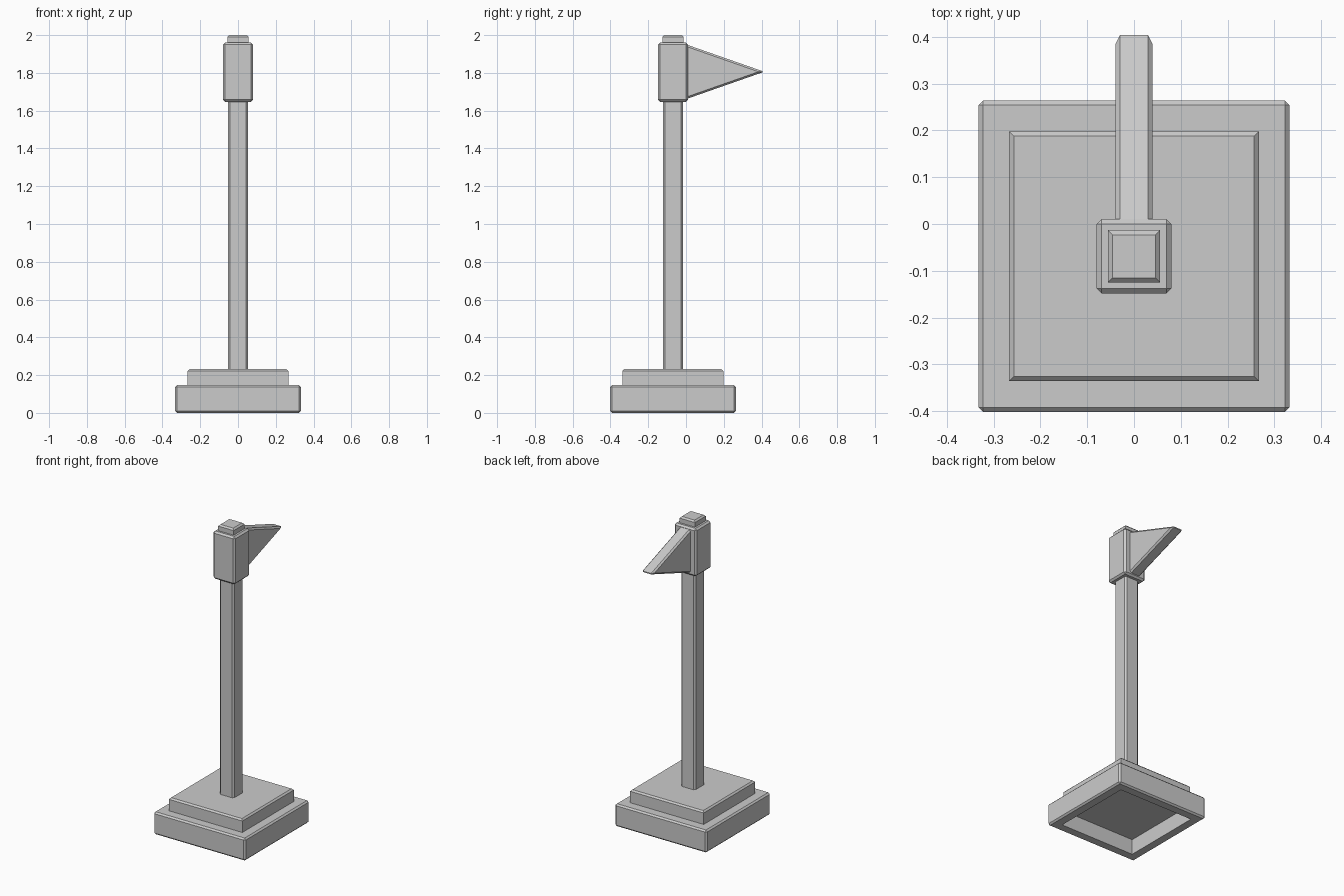
import bpy, bmesh
from mathutils import Vector

if "Cube" in bpy.data.objects:
    bpy.data.objects.remove(bpy.data.objects["Cube"])

CY = -0.069  # y position of the pole axis


def finish(name, bm):
    bmesh.ops.recalc_face_normals(bm, faces=bm.faces[:])
    mesh = bpy.data.meshes.new(name)
    bm.to_mesh(mesh)
    bm.free()
    obj = bpy.data.objects.new(name, mesh)
    bpy.context.collection.objects.link(obj)
    return obj


def chamfer_all(bm, offset):
    bmesh.ops.recalc_face_normals(bm, faces=bm.faces[:])
    bmesh.ops.bevel(bm, geom=bm.edges[:], offset=offset, segments=1,
                    profile=0.5, affect='EDGES')
    return bm


def chamfered_box(half, z0, z1, chamfer):
    bm = bmesh.new()
    bmesh.ops.create_cube(bm, size=1)
    for v in bm.verts:
        v.co = Vector((v.co.x * 2 * half, v.co.y * 2 * half + CY,
                       z0 + (v.co.z + 0.5) * (z1 - z0)))
    return chamfer_all(bm, chamfer)


def loft(rings):
    bm = bmesh.new()
    loops = [[bm.verts.new(p) for p in ring] for ring in rings]
    n = len(loops[0])
    for a, b in zip(loops, loops[1:]):
        for i in range(n):
            j = (i + 1) % n
            bm.faces.new((a[i], a[j], b[j], b[i]))
    bm.faces.new(loops[0])
    bm.faces.new(loops[-1])
    return bm


def square_slab(half, z0, z1, chamfer):
    # Square block with only its top rim chamfered
    def ring(h, z):
        return [(sx * h, CY + sy * h, z)
                for sx, sy in ((-1, -1), (1, -1), (1, 1), (-1, 1))]
    return loft([ring(half, z0), ring(half, z1 - chamfer),
                 ring(half - chamfer, z1)])


# Plinth, hollow underneath
bm = chamfered_box(0.333, 0, 0.147, 0.01)
bm.normal_update()
under = min(bm.faces, key=lambda f: f.calc_center_median().z)
bmesh.ops.inset_region(bm, faces=[under], thickness=0.073)
under_top = bmesh.ops.extrude_discrete_faces(bm, faces=[under])['faces'][0]
for v in under_top.verts:
    v.co.z = 0.1
finish("plinth", bm)

# Upper step, post, head block and cap
finish("upper_step", square_slab(0.267, 0.14, 0.232, 0.01))
finish("post", chamfered_box(0.052, 0.215, 1.67, 0.01))
finish("head_block", chamfered_box(0.08, 1.647, 1.96, 0.011))
finish("cap", square_slab(0.056, 1.955, 2.0, 0.01))

# Triangular pointer: chamfered prism with its base buried in the head block
profile = [(-0.02, 1.654), (0.414, 1.806), (-0.02, 1.958)]
bm = loft([[(x, y, z) for y, z in profile] for x in (-0.04, 0.04)])
finish("pointer", chamfer_all(bm, 0.01))
